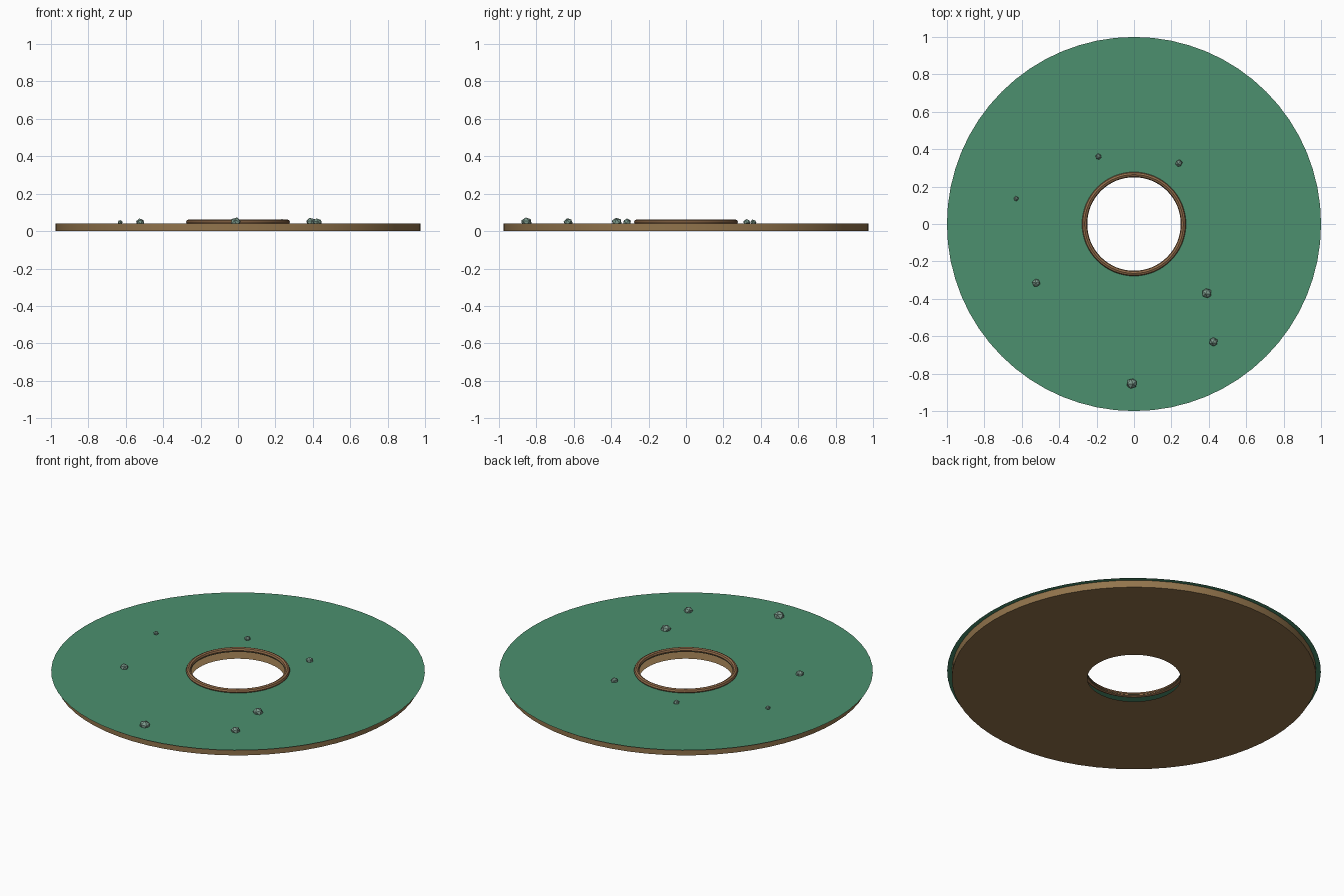
import bpy, bmesh, math, random
from mathutils import Matrix, Euler

random.seed(4)
if "Cube" in bpy.data.objects:
    bpy.data.objects.remove(bpy.data.objects["Cube"])

SEG = 64
TOP = 0.042
HOLE = 0.25


def material(name, rgb):
    m = bpy.data.materials.new(name)
    m.use_nodes = True
    lin = [((c / 255 + 0.055) / 1.055) ** 2.4 for c in rgb] + [1]
    m.diffuse_color = lin
    m.node_tree.nodes["Principled BSDF"].inputs["Base Color"].default_value = lin
    return m


grass = material("grass green", (76, 144, 110))
earth = material("earth brown", (146, 116, 76))
wood = material("rim brown", (146, 108, 74))
stone = material("stone grey green", (124, 154, 140))


def finish(name, bm, mat, smooth=False):
    me = bpy.data.meshes.new(name)
    bm.to_mesh(me)
    bm.free()
    me.materials.append(mat)
    ob = bpy.data.objects.new(name, me)
    bpy.context.collection.objects.link(ob)
    if smooth:
        bpy.ops.object.select_all(action='DESELECT')
        ob.select_set(True)
        bpy.context.view_layer.objects.active = ob
        bpy.ops.object.shade_smooth_by_angle(angle=math.radians(40))
    return ob


def lathe(name, profile, mat, closed=False, smooth=False):
    """Spin a list of (radius, height) points about the z axis."""
    bm = bmesh.new()
    rings = []
    for r, z in profile:
        rings.append([bm.verts.new((r * math.cos(a), r * math.sin(a), z))
                      for a in (2 * math.pi * i / SEG for i in range(SEG))])
    pairs = list(zip(rings, rings[1:]))
    if closed:
        pairs.append((rings[-1], rings[0]))
    for low, high in pairs:
        for i in range(SEG):
            j = (i + 1) % SEG
            bm.faces.new((low[i], low[j], high[j], high[i]))
    return finish(name, bm, mat, smooth)


# Earth tray: bottom plate and outer wall, open towards the hole
lathe("earth_base", [(HOLE, 0), (0.975, 0), (0.975, TOP)], earth, smooth=True)

# Thin grass sheet overhanging the tray
lathe("grass_sheet", [(1.0, TOP), (HOLE, TOP)], grass)

# Rounded rim around the hole
tube = [(0.264 + 0.014 * math.cos(a), 0.048 + 0.014 * math.sin(a))
        for a in (2 * math.pi * i / 8 for i in range(8))]
lathe("hole_rim", tube, wood, closed=True, smooth=True)

# Scattered faceted stones: x, y, radius
stones = [(-0.63, 0.135, 0.014), (-0.19, 0.36, 0.017), (0.24, 0.325, 0.02),
          (-0.523, -0.315, 0.023), (0.39, -0.37, 0.028),
          (0.425, -0.63, 0.025), (-0.012, -0.853, 0.03)]
for n, (x, y, r) in enumerate(stones, 1):
    bm = bmesh.new()
    bmesh.ops.create_icosphere(bm, subdivisions=1, radius=r)
    turn = Euler((random.uniform(-0.3, 0.3), random.uniform(-0.3, 0.3),
                  random.uniform(0, 6))).to_matrix().to_4x4()
    place = Matrix.Translation((x, y, TOP + 0.005)) @ Matrix.Diagonal((1, 1, 0.9, 1)) @ turn
    bm.transform(place)
    finish(f"stone_{n}", bm, stone)
